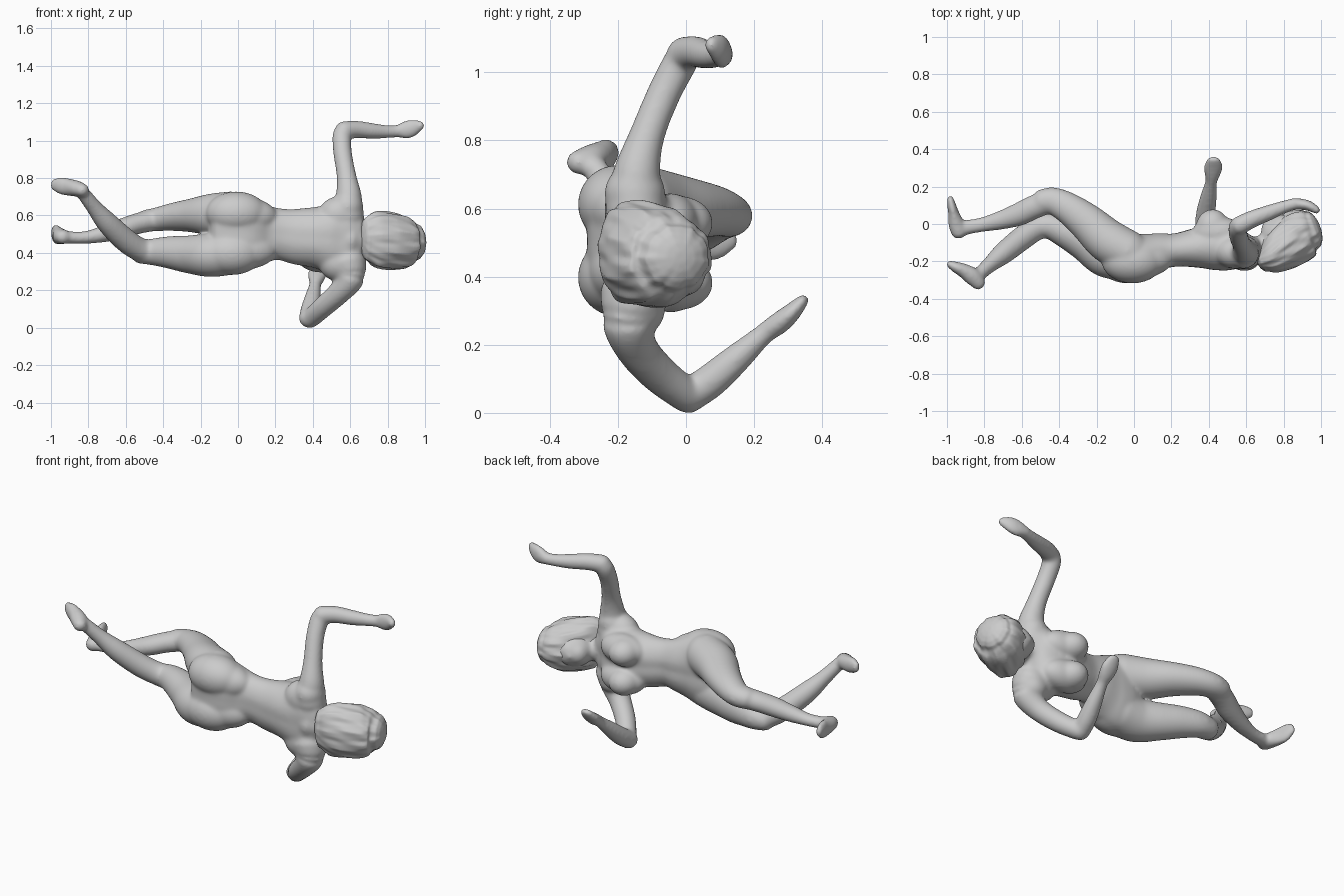
import bpy, bmesh, math
from mathutils import Vector

SEG = 40


def smooth_path(pts, n=6):
    """Catmull-Rom resampling of tuples (x, y, z, a, b)."""
    out = []
    for i in range(len(pts) - 1):
        p = [pts[max(i - 1, 0)], pts[i], pts[i + 1], pts[min(i + 2, len(pts) - 1)]]
        for k in range(n):
            t = k / n
            out.append([0.5 * (2 * b + (c - a) * t + (2 * a - 5 * b + 4 * c - d) * t * t
                               + (3 * b - a - 3 * c + d) * t ** 3) for a, b, c, d in zip(*p)])
    out.append(list(pts[-1]))
    return out


def loft(bm, pts, ref=(0, 0, 1), cap=0.9, shape=None, grow=.005):
    """Elliptical tube with rounded ends; a = half size along ref, b = across it."""
    path = smooth_path([p if len(p) == 5 else p + (p[3],) for p in pts])
    pos = [Vector(p[:3]) for p in path]
    tan = [(pos[min(i + 1, len(pos) - 1)] - pos[max(i - 1, 0)]).normalized() for i in range(len(pos))]
    rings = [(pos[i], tan[i], path[i][3] + grow, path[i][4] + grow) for i in range(len(pos))]

    def end(r, s):
        c, t, a, b = r
        return [(c + t * s * k * cap * min(a, b), t, a * math.sqrt(1 - k * k), b * math.sqrt(1 - k * k))
                for k in (0.4, 0.7, 0.9, 0.985)]
    rings = end(rings[0], -1)[::-1] + rings + end(rings[-1], 1)
    loops = []
    for j, (c, t, a, b) in enumerate(rings):
        u = Vector(ref)
        u = (u - t * u.dot(t)).normalized()
        v = t.cross(u)
        loop = []
        for i in range(SEG):
            w = 2 * math.pi * i / SEG
            s = shape(w, j / len(rings)) if shape else 1
            loop.append(bm.verts.new(c + (u * a * math.cos(w) + v * b * math.sin(w)) * s))
        loops.append(loop)
    faces = [bm.faces.new(loops[0][::-1]), bm.faces.new(loops[-1])]
    for p, q in zip(loops, loops[1:]):
        for i in range(SEG):
            k = (i + 1) % SEG
            faces.append(bm.faces.new((p[i], p[k], q[k], q[i])))
    bmesh.ops.recalc_face_normals(bm, faces=faces)


def ball(bm, c, r):
    vs = bmesh.ops.create_uvsphere(bm, u_segments=28, v_segments=18, radius=1)["verts"]
    for v in vs:
        v.co = Vector((c[i] + v.co[i] * r[i] for i in range(3)))


def finish(name, bm, voxel, iterations):
    me = bpy.data.meshes.new(name)
    bm.to_mesh(me)
    bm.free()
    ob = bpy.data.objects.new(name, me)
    bpy.context.collection.objects.link(ob)
    m = ob.modifiers.new("fuse", "REMESH")
    m.mode, m.voxel_size, m.use_smooth_shade = "VOXEL", voxel, True
    m = ob.modifiers.new("soften", "SMOOTH")
    m.factor, m.iterations = 0.5, iterations
    return ob


body = bmesh.new()

# torso, with shallow grooves along the spine and the belly
def spine(w, t):
    return 1 - 0.08 * math.exp(-((w - 1.5 * math.pi) / 0.2) ** 2) \
             - 0.05 * math.exp(-((w - 0.5 * math.pi) / 0.22) ** 2)
loft(body, [(-.10, -.172, .505, .185, .108), (-.04, -.172, .505, .22, .122), (.05, -.168, .505, .203, .122),
            (.14, -.146, .502, .160, .102), (.22, -.139, .50, .137, .092), (.32, -.128, .487, .15, .108),
            (.42, -.12, .483, .164, .13), (.52, -.128, .476, .195, .125), (.59, -.142, .473, .212, .10),
            (.64, -.145, .47, .16, .078)], cap=.5, shape=spine, grow=.001)
# neck
loft(body, [(.60, -.15, .47, .09), (.67, -.135, .465, .066), (.77, -.10, .46, .065)])
# head with jaw, brow and nose
ball(body, (.81, -.065, .46), (.135, .11, .105))
ball(body, (.74, -.03, .46), (.06, .062, .064))
ball(body, (.79, .0, .46), (.07, .05, .07))
ball(body, (.765, .034, .46), (.03, .018, .016))
# buttocks, breasts and shoulders
for s in (-1, 1):
    mid = .505 + .107 * s
    ball(body, (-.02 + .012 * s, -.2, mid), (.165, .118, .116))
    ball(body, (.02, -.185, .505 + .09 * s), (.19, .105, .105))
for z in (.382, .557):
    ball(body, (.42, -.02, z), (.09, .1, .08))
    ball(body, (.45, -.045, z), (.14, .085, .088))
for z in (.305, .645):
    ball(body, (.585, -.15, z), (.085, .09, .085))
    ball(body, (.54, -.15, .475 + (z - .475) * .75), (.11, .09, .10))

# raised arm and hand
loft(body, [(.585, -.148, .60, .085), (.592, -.145, .70, .066), (.58, -.116, .81, .048),
            (.56, -.068, .93, .045), (.555, -.022, 1.02, .046), (.565, -.005, 1.05, .043)])
loft(body, [(.565, -.008, 1.053, .046), (.63, .025, 1.06, .042), (.72, .06, 1.052, .037),
            (.80, .09, 1.048, .03), (.86, .108, 1.05, .027)])
loft(body, [(.85, .108, 1.05, .027, .027), (.90, .105, 1.058, .044, .025), (.94, .095, 1.07, .04, .022),
            (.978, .073, 1.083, .022, .016)])
# lower arm and hand
loft(body, [(.59, -.155, .34, .095), (.60, -.17, .265, .072), (.54, -.143, .187, .057),
            (.46, -.08, .115, .052), (.395, -.005, .056, .047), (.378, .01, .046, .044)])
loft(body, [(.375, .005, .048, .045), (.385, .07, .092, .046), (.398, .14, .152, .04),
            (.41, .21, .215, .029), (.415, .24, .24, .026)])
loft(body, [(.415, .235, .238, .028, .026), (.42, .275, .265, .041, .028), (.425, .31, .295, .046, .023),
            (.425, .345, .332, .032, .013)], ref=(1, 0, 0))

# upper thigh, calf and foot
loft(body, [(-.03, -.15, .61, .114, .11), (-.14, -.09, .605, .107, .112), (-.25, .008, .60, .085, .096),
            (-.35, .083, .592, .070, .08), (-.43, .122, .58, .059, .069), (-.49, .12, .573, .054, .062)])
loft(body, [(-.45, .125, .577, .055, .06), (-.54, .088, .556, .051, .059), (-.62, .05, .53, .049, .057),
            (-.72, .018, .501, .04, .045), (-.82, -.005, .482, .029, .034), (-.92, -.022, .483, .029, .036)])
loft(body, [(-.935, -.044, .485, .034, .038), (-.95, 0, .49, .038, .038), (-.965, .06, .495, .047, .024),
            (-.975, .1, .505, .046, .019), (-.982, .135, .515, .03, .013)])
# lower thigh, calf and foot
loft(body, [(-.04, -.18, .40, .112, .115), (-.15, -.165, .388, .112, .115), (-.26, -.1, .392, .097, .095),
            (-.36, -.047, .402, .083, .08), (-.45, -.01, .405, .068, .066), (-.52, -.01, .402, .056, .058)])
loft(body, [(-.48, -.005, .405, .058), (-.54, -.035, .425, .059), (-.61, -.085, .475, .059),
            (-.70, -.158, .562, .053), (-.77, -.217, .645, .038), (-.83, -.27, .722, .032)])
loft(body, [(-.83, -.318, .735, .031, .033), (-.865, -.28, .745, .038, .042), (-.91, -.25, .752, .042, .034),
            (-.95, -.232, .76, .041, .026), (-.985, -.215, .766, .028, .016)])
finish("body", body, .0075, 28)

# swept-back hair with wavy locks
hair = bmesh.new()
def locks(w, t):
    return 1 + .03 * math.sin(9 * w + 6 * t) + .022 * math.sin(15 * w - 12 * t + 1)
loft(hair, [(.69, -.198, .475, .115, .058), (.735, -.174, .475, .144, .094), (.79, -.132, .467, .15, .124),
            (.865, -.076, .457, .144, .137), (.915, -.044, .457, .122, .128), (.945, -.032, .457, .097, .104)],
     cap=.55, shape=locks, grow=.002)
finish("hair", hair, .006, 2)
